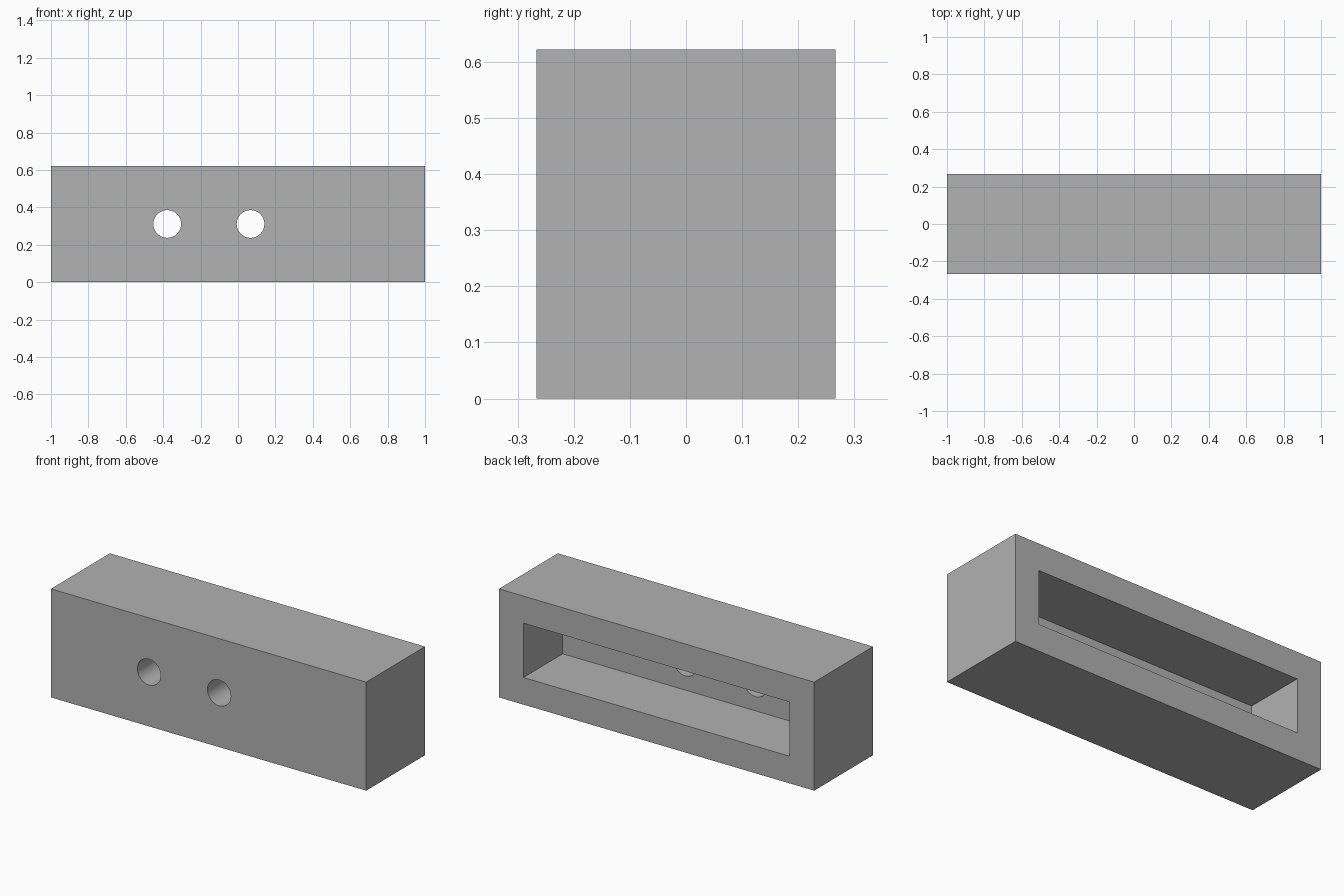
import bpy
import math

default_cube = bpy.data.objects.get("Cube")
if default_cube:
    bpy.data.objects.remove(default_cube, do_unlink=True)

UNIT = 2 / 45                       # the block is 45 x 12 x 14 units
LENGTH, DEPTH, HEIGHT = 45 * UNIT, 12 * UNIT, 14 * UNIT
WALL = 3.5 * UNIT
FRONT_WALL = 4 * UNIT
HOLE_RADIUS = 0.074
HOLE_X = (-0.378, 0.067)

grey = bpy.data.materials.new("plain_grey")
grey.use_nodes = True
colour = (0.445, 0.445, 0.445, 1)
grey.diffuse_color = colour
grey.node_tree.nodes["Principled BSDF"].inputs["Base Color"].default_value = colour


def finish(name):
    obj = bpy.context.object
    obj.name = name
    obj.data.materials.append(grey)
    return obj


def box(name, size, centre):
    bpy.ops.mesh.primitive_cube_add(size=1, location=centre)
    bpy.context.object.scale = size
    bpy.ops.object.transform_apply(location=True, rotation=True, scale=True)
    return finish(name)


def cut(target, cutter):
    mod = target.modifiers.new(cutter.name, 'BOOLEAN')
    mod.operation = 'DIFFERENCE'
    mod.solver = 'EXACT'
    mod.object = cutter
    cutter.hide_render = True
    bpy.context.view_layer.objects.active = target
    bpy.ops.object.modifier_apply(modifier=mod.name)
    bpy.data.objects.remove(cutter, do_unlink=True)


# Solid block
block = box("housing_block", (LENGTH, DEPTH, HEIGHT), (0, 0, HEIGHT / 2))

# Pocket open to the back, leaving a front wall
pocket_front = -DEPTH / 2 + FRONT_WALL
pocket_back = DEPTH / 2 + 0.1
cut(block, box("pocket_cutter",
               (LENGTH - 2 * WALL, pocket_back - pocket_front, HEIGHT - 2 * WALL),
               (0, (pocket_front + pocket_back) / 2, HEIGHT / 2)))

# Two round holes through the front wall
for x in HOLE_X:
    bpy.ops.mesh.primitive_cylinder_add(
        vertices=64, radius=HOLE_RADIUS, depth=0.4,
        location=(x, -DEPTH / 2, HEIGHT / 2), rotation=(math.pi / 2, 0, 0))
    cut(block, finish("hole_cutter"))

# Smooth hole walls, crisp edges elsewhere
bpy.ops.object.select_all(action='DESELECT')
block.select_set(True)
bpy.context.view_layer.objects.active = block
bpy.ops.object.shade_smooth_by_angle(angle=math.radians(30))
